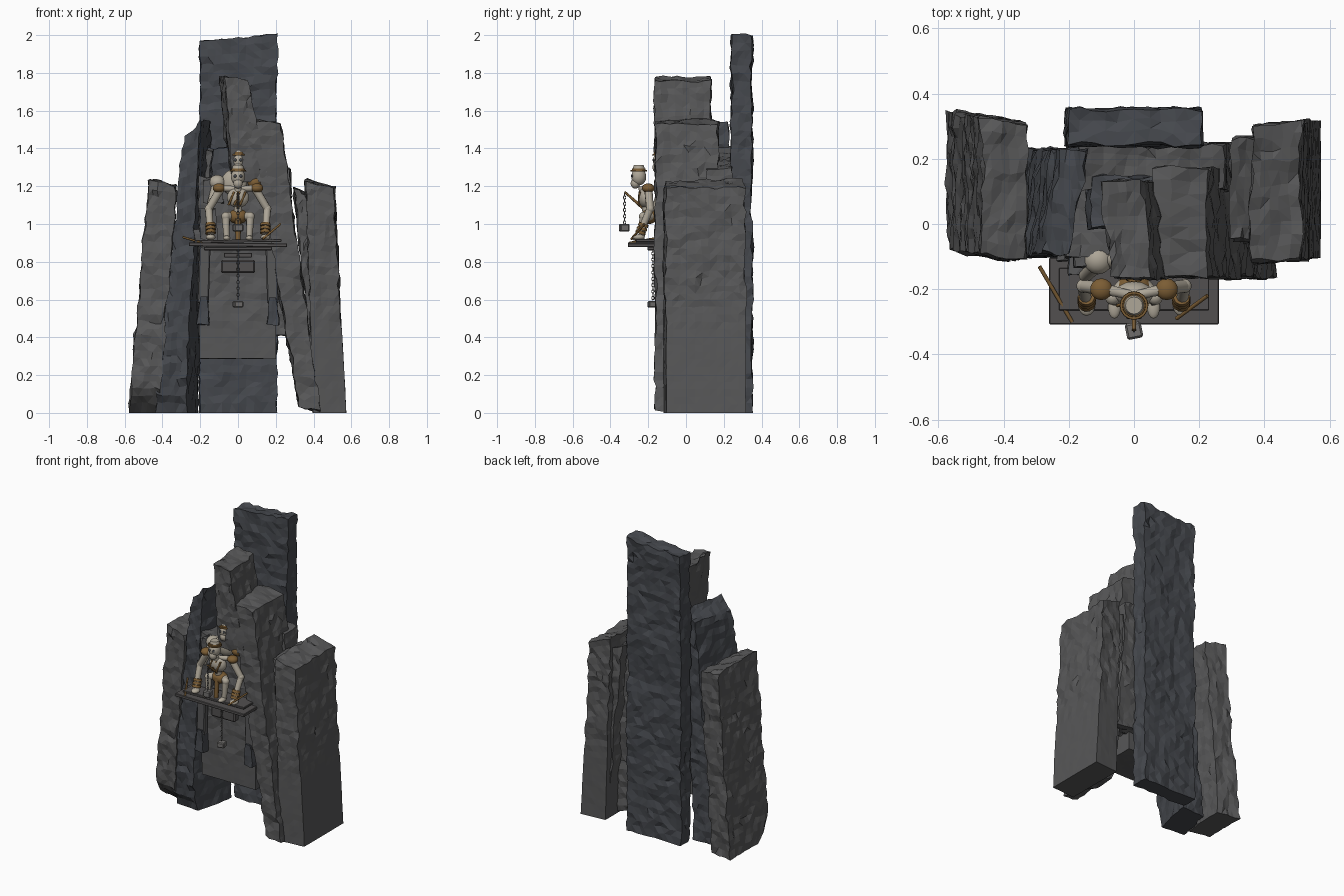
import bpy, bmesh, math
from mathutils import Vector, noise

if "Cube" in bpy.data.objects:
    bpy.data.objects.remove(bpy.data.objects["Cube"])


def mat(name, c):
    m = bpy.data.materials.new(name)
    m.diffuse_color = (*c, 1)
    m.use_nodes = True
    m.node_tree.nodes["Principled BSDF"].inputs["Base Color"].default_value = m.diffuse_color
    return m


STONE = mat("stone", (0.095, 0.095, 0.097))
DARK = mat("dark_stone", (0.06, 0.065, 0.075))
WOOD = mat("weathered_plank", (0.085, 0.08, 0.08))
BONE = mat("pale", (0.42, 0.38, 0.31))
LEATHER = mat("leather", (0.20, 0.11, 0.035))
STEEL = mat("iron", (0.16, 0.155, 0.15))


def finish(name, bm, m, smooth=False):
    me = bpy.data.meshes.new(name)
    bm.to_mesh(me)
    bm.free()
    me.materials.append(m)
    for p in me.polygons:
        p.use_smooth = smooth
    ob = bpy.data.objects.new(name, me)
    bpy.context.collection.objects.link(ob)
    return ob


def rock(name, quad, y0, y1, m=STONE, yaw=0.0, shear=0.0, amp=0.016, worn=False, chin=0.0, cell=0.042):
    """Chipped slab: front outline bl, br, tr, tl extruded from y0 to y1."""
    bl, br, tr, tl = [Vector(q) for q in quad]
    dims = ((br - bl).length, y1 - y0, (tl - bl).length)
    bm = bmesh.new()
    bmesh.ops.create_cube(bm, size=1)
    for ax in range(3):
        es = [e for e in bm.edges if abs((e.verts[0].co - e.verts[1].co)[ax]) > 0.9]
        bmesh.ops.subdivide_edges(bm, edges=es, cuts=max(2, int(dims[ax] / cell)), use_grid_fill=True)
    xc = sum(q[0] for q in quad) / 4
    yc = (y0 + y1) / 2
    for v in bm.verts:
        u, t, w = v.co + Vector((0.5, 0.5, 0.5))
        p = bl.lerp(br, u).lerp(tl.lerp(tr, u), w)
        y = y0 + (y1 - y0) * t
        if chin and w < 0.12:
            y += (1 - w / 0.12) ** 2 * chin * (1 - t)
        q = Vector((p.x + shear * (y - yc), y + yaw * (p.x - xc), p.y))
        a = amp
        if worn:
            a *= min(1, max(0.12, (q.z - 0.35) / 0.3))
        d = noise.noise_vector(q * 17 + Vector((xc * 9, 3, 1))) * a
        d += noise.noise_vector(q * 5) * a * 0.7
        q += d - Vector((u - 0.5, t - 0.5, w - 0.5)) * 0.014
        q.z = max(q.z, 0.0)
        if w == 0 and bl.y == 0:
            q.z = 0.0
        v.co = q
    bmesh.ops.triangulate(bm, faces=bm.faces[:], quad_method='SHORT_EDGE')
    bmesh.ops.recalc_face_normals(bm, faces=bm.faces[:])
    return finish(name, bm, m)


def box(name, c, s, m, rot=(0, 0, 0)):
    bm = bmesh.new()
    bmesh.ops.create_cube(bm, size=1)
    for v in bm.verts:
        v.co = Vector(v.co[i] * s[i] for i in range(3))
    bmesh.ops.bevel(bm, geom=bm.edges[:], offset=min(s) * 0.15, segments=1, affect='EDGES')
    ob = finish(name, bm, m)
    ob.location, ob.rotation_euler = c, rot
    return ob


def ball(name, c, s, m):
    bm = bmesh.new()
    bmesh.ops.create_uvsphere(bm, u_segments=14, v_segments=9, radius=1)
    ob = finish(name, bm, m, True)
    ob.location, ob.scale = c, s
    return ob


def rod(name, a, b, r1, r2, m, seg=10):
    a, b = Vector(a), Vector(b)
    bm = bmesh.new()
    bmesh.ops.create_cone(bm, cap_ends=True, segments=seg, radius1=r1, radius2=r2, depth=(b - a).length)
    ob = finish(name, bm, m)
    ob.location = (a + b) / 2
    ob.rotation_euler = (b - a).to_track_quat('Z', 'Y').to_euler()
    for p in ob.data.polygons:
        p.use_smooth = len(p.vertices) == 4
    return ob


def chain(name, x, y, top, bottom):
    n = int((top - bottom) / 0.0165)
    for i in range(n):
        z = top + (bottom - top) * (i + 0.5) / n
        bpy.ops.mesh.primitive_torus_add(major_segments=8, minor_segments=4, major_radius=0.008, minor_radius=0.0025,
                                         location=(x, y, z), rotation=(math.pi / 2, 0, math.pi / 2 * (i % 2)))
        ob = bpy.context.object
        ob.name = name
        ob.scale = (0.8, 1.25, 1)
        ob.data.materials.append(STEEL)


# Standing stone slabs
rock("back_slab", [(-.21, 0), (.21, 0), (.21, 2.01), (-.21, 1.975)], .235, .355, DARK)
rock("left_outer_slab", [(-.58, 0), (-.41, 0), (-.32, 1.21), (-.475, 1.24)], -.1, .33, yaw=-.13, chin=.12)
rock("left_inner_slab", [(-.42, 0), (-.24, .0), (-.165, 1.55), (-.26, 1.48)], -.1, .23, DARK, shear=.2, chin=.05)
rock("right_outer_slab", [(.39, 0), (.58, 0), (.515, 1.2), (.355, 1.245)], -.12, .315, yaw=.08, worn=True)
rock("right_inner_slab", [(.32, .03), (.44, .0), (.23, 1.54), (.05, 1.56)], -.17, .18, STONE)
rock("right_filler_slab", [(.41, 0), (.47, 0), (.37, 1.17), (.29, 1.2)], -.06, .27)
rock("peak_stone", [(-.05, 1.22), (.15, 1.22), (.045, 1.77), (-.09, 1.79)], -.17, .135, shear=-.1)
rock("centre_slab", [(-.21, .28), (.21, .28), (.2, 1.24), (-.22, 1.26)], -.105, .2, worn=True)
rock("rear_block", [(-.2, .4), (.34, .4), (.28, 1.3), (-.17, 1.4)], .1, .25)
rock("niche_back", [(-.16, 1.15), (.12, 1.15), (.1, 1.45), (-.14, 1.4)], -.02, .15, DARK)

# Ledge stones left of the niche
for i, (x, z, w, h) in enumerate([(-.16, 1.0, .1, .17), (-.13, 1.17, .12, .14), (-.2, .93, .08, .1)]):
    rock("ledge_stone", [(x - w / 2, z - h / 2), (x + w / 2, z - h / 2), (x + w / 2, z + h / 2), (x - w / 2, z + h / 2)],
         -.16 + i * .02, .02, cell=.05, amp=.01)

# Platform, supports and hanging pieces
box("platform", (0, -.205, .89), (.52, .205, .02), WOOD, (0, .01, 0))
box("platform_top_board", (0, -.2, .91), (.46, .13, .014), WOOD, (0, -.012, 0))
box("platform_beam", (0, -.17, .87), (.36, .07, .018), WOOD)
box("hanging_crate", (0, -.14, .775), (.18, .05, .07), WOOD)
box("crate_lid", (0, -.14, .835), (.15, .06, .025), WOOD)
for s in (-1, 1):
    box("platform_post", (s * .18, -.125, .73), (.06, .04, .3), STONE, (0, s * -.03, 0))
    rock("post_foot", [(s * .185 - .04, .46), (s * .185 + .04, .46), (s * .18 + .025, .62), (s * .18 - .025, .62)],
         -.165, -.09, DARK, amp=.008)
chain("lower_chain", 0, -.175, .87, .6)
box("lower_weight", (0, -.175, .575), (.05, .05, .035), STEEL, (0, 0, .2))


# Front seated figure
def head(y, z, tag):
    ball(tag + "_head", (0, y, z), (.038, .04, .046), BONE)
    ball(tag + "_jaw", (0, y - .018, z - .035), (.025, .025, .028), BONE)
    for s in (-1, 1):
        ball(tag + "_eye", (s * .015, y - .036, z + .004), (.009, .006, .008), DARK)
    rod(tag + "_hat_brim", (0, y, z + .028), (0, y, z + .036), .044, .043, LEATHER, 16)
    rod(tag + "_hat_crown", (0, y, z + .036), (0, y, z + .062), .034, .026, BONE, 16)
    rod(tag + "_hat_band", (0, y, z + .036), (0, y, z + .045), .036, .035, LEATHER, 16)


head(-.25, 1.25, "front")
rod("spine", (0, -.2, 1.03), (0, -.235, 1.2), .025, .018, BONE)
ball("chest", (0, -.215, 1.14), (.06, .04, .055), BONE)
ball("hips", (0, -.195, 1.04), (.055, .045, .04), LEATHER)
for i in range(3):
    rod("strap", (-.05 + i * .03, -.25, 1.1), (-.02 + i * .03, -.245, 1.17), .006, .006, LEATHER, 6)
for s in (-1, 1):
    sh, el, ha = (s * .09, -.2, 1.19), (s * .155, -.19, 1.08), (s * .145, -.245, .95)
    rod("collar_bone", (0, -.22, 1.185), sh, .014, .018, BONE)
    ball("shoulder_pad", (s * .1, -.2, 1.19), (.035, .034, .025), LEATHER)
    rod("upper_arm", sh, el, .022, .02, BONE)
    ball("elbow", el, (.022, .022, .022), BONE)
    rod("forearm", el, ha, .02, .018, BONE)
    for k in range(3):
        z = .95 + k * .019
        rod("wrist_wrap", (s * .145, -.242 + k * .007, z), (s * .146, -.237 + k * .007, z + .015), .029, .026, LEATHER)
    ball("hand", (s * .145, -.25, .93), (.026, .032, .016), BONE)
    knee = (s * .065, -.225, 1.04)
    rod("thigh", (s * .03, -.19, 1.04), knee, .025, .023, BONE)
    ball("knee", knee, (.024, .024, .024), BONE)
    rod("shin", knee, (s * .06, -.235, .93), .022, .016, BONE)
    ball("foot", (s * .06, -.255, .925), (.02, .036, .014), BONE)
rod("hanging_cloth", (0, -.225, 1.05), (0, -.235, .91), .016, .014, LEATHER, 8)

# Stick with hanging lantern box
rod("stick", (.0, -.2, 1.06), (0, -.325, 1.17), .009, .006, LEATHER, 8)
chain("upper_chain", 0, -.325, 1.165, 1.0)
box("upper_weight", (0, -.327, .98), (.05, .05, .042), STEEL, (0, 0, .2))
rod("left_pole", (-.29, -.13, .93), (-.19, -.3, .9), .006, .006, LEATHER, 8)
rod("right_pole", (.13, -.29, .92), (.225, -.22, 1.0), .006, .006, LEATHER, 8)

# Second figure in the niche behind
head(-.135, 1.335, "rear")
ball("rear_shoulder", (-.11, -.11, 1.22), (.045, .045, .04), BONE)
ball("rear_chest", (-.02, -.11, 1.22), (.07, .04, .07), BONE)
rod("rear_arm", (-.11, -.12, 1.22), (-.15, -.16, 1.08), .025, .02, BONE)
ball("rear_shoulder", (.09, -.13, 1.22), (.04, .04, .035), LEATHER)
